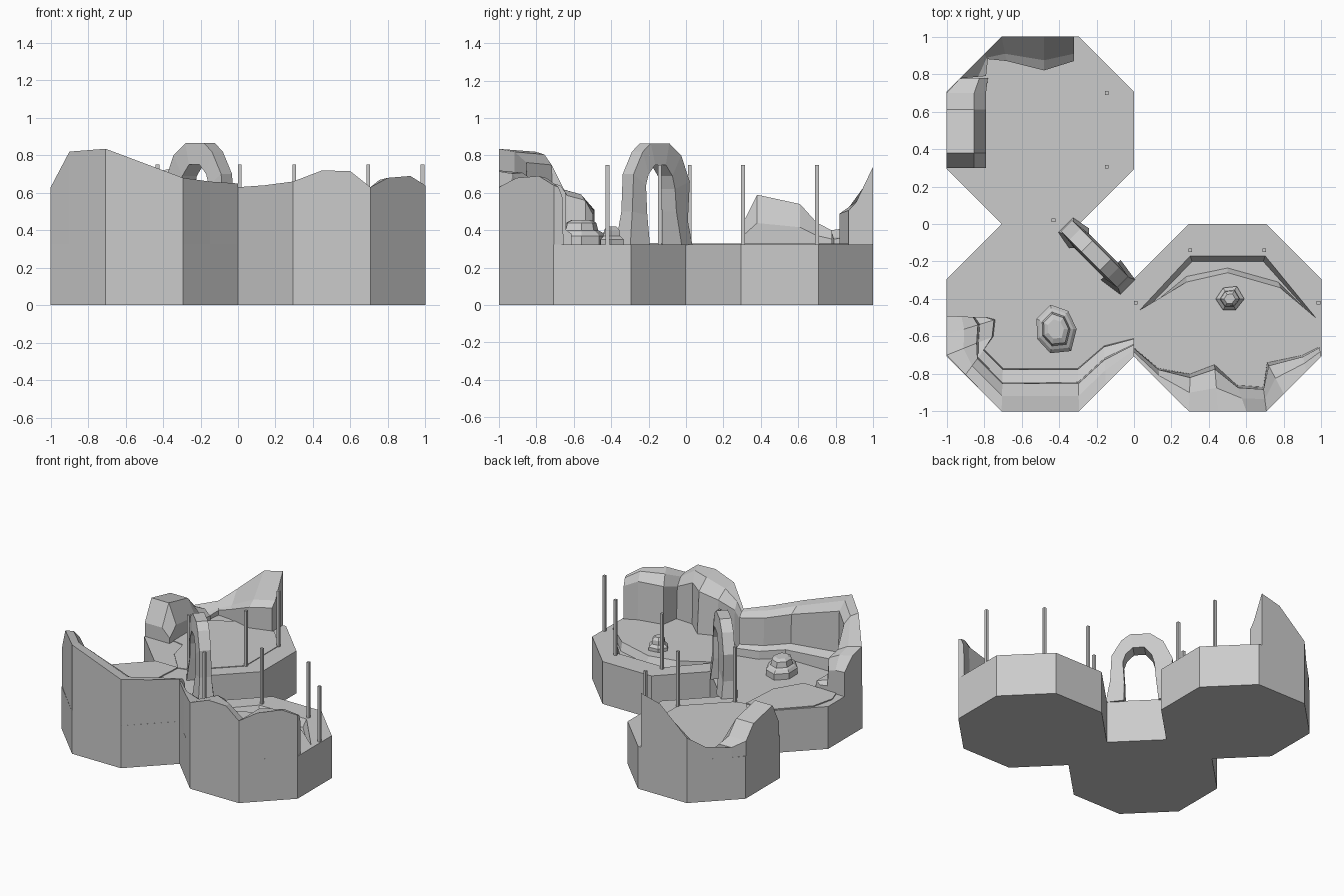
import bpy, bmesh, math, random
from mathutils import Vector

if "Cube" in bpy.data.objects:
    bpy.data.objects.remove(bpy.data.objects["Cube"])

random.seed(4)
FLOOR = 0.325


def finish(name, bm):
    bmesh.ops.recalc_face_normals(bm, faces=bm.faces)
    me = bpy.data.meshes.new(name)
    bm.to_mesh(me)
    bm.free()
    ob = bpy.data.objects.new(name, me)
    bpy.context.collection.objects.link(ob)
    return ob


def loft(name, rows):
    """Closed rings joined in order and capped at both ends."""
    bm = bmesh.new()
    rings = [[bm.verts.new(p) for p in row] for row in rows]
    n = len(rings[0])
    for a, b in zip(rings, rings[1:]):
        for i in range(n):
            j = (i + 1) % n
            bm.faces.new((a[i], a[j], b[j], b[i]))
    bm.faces.new(rings[0])
    bm.faces.new(rings[-1])
    return finish(name, bm)


def prism(name, pts, z0, z1):
    return loft(name, [[(x, y, z) for x, y in pts] for z in (z0, z1)])


def wall(name, stations, profile):
    """stations: outer x, y, top z, inner foot x, y; profile: (inward share, height share)."""
    rows = []
    for ox, oy, top, ix, iy in stations:
        base = FLOOR - 0.01
        row = [(ox, oy, base)]
        for t, f in profile:
            row.append((ox + (ix - ox) * t, oy + (iy - oy) * t, base + (top - base) * f))
        rows.append(row)
    return loft(name, rows)


def rock(name, cx, cy, rx, ry, levels, n=7):
    rows = []
    jit = [random.uniform(0.85, 1.1) for _ in range(n)]
    for s, z in levels:
        rows.append([(cx + rx * s * jit[i] * math.cos(math.tau * i / n),
                      cy + ry * s * jit[i] * math.sin(math.tau * i / n), z) for i in range(n)])
    return loft(name, rows)


# Octagonal base tiles
R = 0.5 / math.cos(math.pi / 8)
tiles = []
for name, cx, cy in (("back_tile", -0.5, 0.5), ("corner_tile", -0.5, -0.5), ("right_tile", 0.5, -0.5)):
    pts = [(cx + R * math.cos(math.pi / 8 + k * math.pi / 4),
            cy + R * math.sin(math.pi / 8 + k * math.pi / 4)) for k in range(8)]
    tiles.append(prism(name, pts, 0, FLOOR))

# Trench cut into the right tile
top = [(.03, -.46), (.3, -.17), (.7, -.17), (.97, -.5), (.78, -.34), (.5, -.26), (.28, -.31)]
low = [(.06, -.46), (.31, -.2), (.69, -.2), (.95, -.49), (.77, -.31), (.5, -.235), (.28, -.28)]
cutter = loft("trench_cutter", [[(x, y, .27) for x, y in low], [(x, y, FLOOR) for x, y in top],
                                [(x, y, .4) for x, y in top]])
cutter.hide_render = True
cutter.hide_viewport = True
mod = tiles[2].modifiers.new("trench", 'BOOLEAN')
mod.operation = 'DIFFERENCE'
mod.solver = 'EXACT'
mod.object = cutter

# Thin raised ground patches
prism("corner_patch", [(-.7, 0), (-.51, 0), (-.53, -.3), (-.65, -.5), (-.93, -.49), (-.96, -.4), (-.92, -.23)],
      FLOOR - .01, FLOOR + .008)
prism("back_patch", [(-.7, .33), (-.66, .17), (-.51, 0), (-.43, .02), (-.145, .3), (-.145, .7), (-.3, .87),
                     (-.6, .87), (-.8, .75), (-.8, .35)], FLOOR - .01, FLOOR + .005)

# Stepped cliff around the corner tile
wall("corner_cliff", [(-1, -.49, .51, -.78, -.5), (-1, -.59, .6, -.74, -.51), (-1, -.7, .63, -.75, -.6),
                      (-.9, -.805, .82, -.8, -.67), (-.707, -1, .835, -.7, -.77),
                      (-.293, -1, .68, -.3, -.77), (-.15, -.855, .66, -.16, -.65), (0, -.707, .65, 0, -.61)],
     [(0, 1), (.36, .97), (.64, .86), (.68, .26), (.97, .2), (1, 0)])

# Cliff along the front of the right tile
wall("right_cliff", [(0, -.707, .63, 0, -.66), (.14, -.85, .64, .13, -.77), (.293, -1, .66, .3, -.8),
                     (.45, -1, .72, .43, -.75), (.6, -1, .715, .55, -.86), (.707, -1, .63, .69, -.87),
                     (.8, -.907, .68, .71, -.74), (.92, -.787, .69, .9, -.7), (1, -.707, .64, .99, -.655)],
     [(0, 1), (.5, .97), (.9, .8), (1, 0)])

# Low side slab and rear bluff on the back tile
wall("side_slab", [(-1, .3, .43, -.79, .3), (-1, .38, .59, -.79, .38), (-1, .61, .54, -.79, .61),
                   (-1, .7, .44, -.79, .7), (-.93, .777, .4, -.78, .78)],
     [(0, 1), (.7, 1), (1, .45), (1, 0)])
wall("rear_bluff", [(-.93, .777, .4, -.79, .79), (-.8, .907, .42, -.78, .88), (-.707, 1, .5, -.68, .87), (-.48, 1, .7, -.48, .82),
                    (-.32, 1, .74, -.32, .87)],
     [(0, 1), (.7, .55), (1, .45), (1, 0)])

# Stone arch standing on the diagonal edge
outer = [(-.24, .32), (-.22, .45), (-.235, .66), (-.17, .8), (-.08, .865), (.06, .865), (.12, .82),
         (.19, .7), (.2, .5), (.23, .32)]
inner = [(-.14, .32), (-.12, .5), (-.11, .62), (-.09, .69), (-.04, .75), (.04, .75), (.09, .7),
         (.11, .64), (.1, .48), (.1, .32)]
rows = []
d = math.sqrt(.5)
for k, (o, i) in enumerate(zip(outer, inner)):
    h = .075 if k in (0, 9) else .055
    ring = [(o, h * .75), (o, -h * .75), (i, -h), (i, h)]
    rows.append([(-.195 + d * (u + v), -.175 + d * (v - u), z) for (u, z), v in ring])
loft("stone_arch", rows)

# Boulders
rock("corner_boulder", -.42, -.56, .125, .14,
     [(1, .315), (1.0, .37), (.85, .39), (.7, .4), (.62, .44), (.4, .455)])
rock("right_boulder", .51, -.4, .075, .075, [(1, .315), (1, .35), (.7, .37), (.65, .4), (.4, .42)], 6)

# Square fence posts
posts = [(-.145, .7), (-.145, .305), (-.43, .02), (.3, -.14), (.695, -.14), (.01, -.42), (.985, -.42)]
for n, (x, y) in enumerate(posts):
    s = .01
    prism(f"fence_post_{n + 1}", [(x - s, y - s), (x + s, y - s), (x + s, y + s), (x - s, y + s)], .31, .75)
